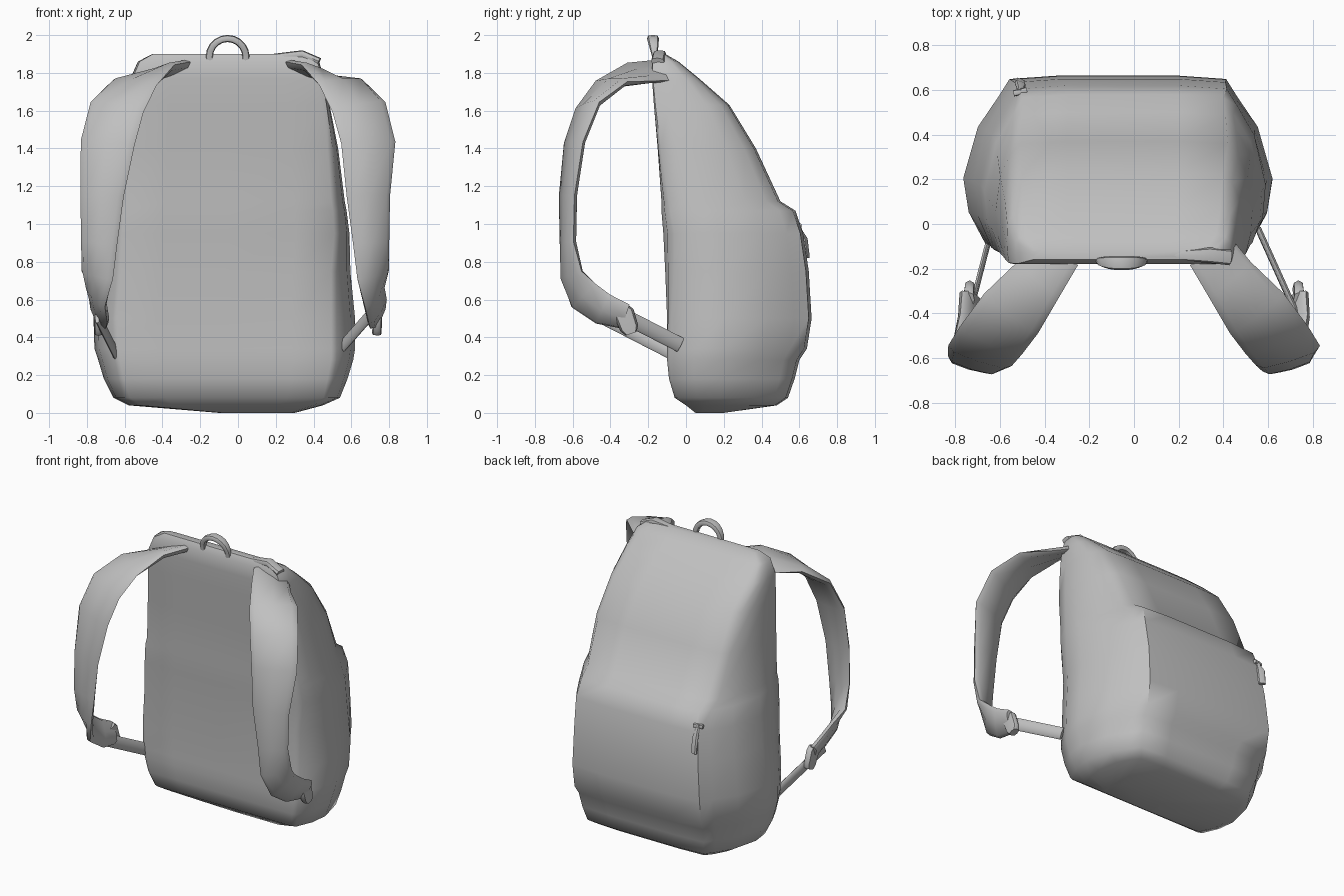
import bpy
import bmesh
import math
from mathutils import Vector

old = bpy.data.objects.get("Cube")
if old:
    bpy.data.objects.remove(old, do_unlink=True)

grey = bpy.data.materials.new("grey fabric")
grey.use_nodes = True
colour = (0.53, 0.53, 0.53, 1)
grey.diffuse_color = colour
grey.node_tree.nodes["Principled BSDF"].inputs["Base Color"].default_value = colour


def loft(name, rings):
    """Skin a list of equal rings of points and cap both ends."""
    bm = bmesh.new()
    rows = [[bm.verts.new(p) for p in ring] for ring in rings]
    n = len(rows[0])
    for a, b in zip(rows, rows[1:]):
        for i in range(n):
            j = (i + 1) % n
            bm.faces.new((a[i], a[j], b[j], b[i]))
    for ring in (rows[0], rows[-1]):
        bm.faces.new(ring)
    bmesh.ops.recalc_face_normals(bm, faces=bm.faces)
    mesh = bpy.data.meshes.new(name)
    bm.to_mesh(mesh)
    bm.free()
    obj = bpy.data.objects.new(name, mesh)
    bpy.context.collection.objects.link(obj)
    mesh.materials.append(grey)
    bpy.ops.object.select_all(action="DESELECT")
    obj.select_set(True)
    bpy.context.view_layer.objects.active = obj
    bpy.ops.object.shade_smooth_by_angle(angle=math.radians(50))
    return obj


def section(centre, across, through, count=8, power=0.7):
    """Rounded flat cross-section around a centre."""
    ring = []
    for i in range(count):
        a = math.tau * i / count
        c, s = math.cos(a), math.sin(a)
        c = math.copysign(abs(c) ** power, c)
        s = math.copysign(abs(s) ** power, s)
        ring.append(centre + across * c + through * s)
    return ring


def band(name, path, widths, directions, thick):
    """Sweep a flat band along a path, with a width and twist at each point."""
    rings = []
    for i, p in enumerate(path):
        tangent = path[min(i + 1, len(path) - 1)] - path[max(i - 1, 0)]
        tangent.normalize()
        across = directions[i] - tangent * directions[i].dot(tangent)
        across.normalize()
        through = tangent.cross(across)
        rings.append(section(p, across * widths[i], through * thick))
    return loft(name, rings)


def body_ring(z, left, right, front, back, front_ratio, back_ratio):
    """Horizontal slice: flat front, bulging sides, rounded back corners."""
    f, b = front_ratio, back_ratio
    # The seam on one side recedes at mid height
    notch = 0.06 * max(0, 1 - abs(z - 0.95) / 0.55)

    def half(n):
        return [(f * 0.6, 0), (f * 0.95, n * 0.5), (f, 0.02 + n),
                ((3 + f) / 4, 0.2), (1, 0.4), ((1 + b) / 2 + 0.02, 0.7),
                (b, 0.88), (b * 0.91, 0.98), (b * 0.5, 1)]
    outline = [(0, 0)] + half(notch) + [(0, 1)] + [(-u, v) for u, v in reversed(half(0))]
    mid, wide = (left + right) / 2, (right - left) / 2
    return [Vector((mid + u * wide, front + v * (back - front), z)) for u, v in outline]


# Main body with the pocket bulge on its back
slices = [
    (0, -0.1, 0.3, 0.05, 0.2, 0.9, 0.9),
    (0.04, -0.58, 0.45, 0, 0.48, 0.9, 0.86),
    (0.08, -0.66, 0.54, -0.06, 0.54, 0.9, 0.81),
    (0.18, -0.71, 0.58, -0.09, 0.575, 0.88, 0.79),
    (0.28, -0.74, 0.61, -0.1, 0.6, 0.87, 0.77),
    (0.34, -0.76, 0.62, -0.1, 0.64, 0.86, 0.77),
    (0.5, -0.765, 0.62, -0.1, 0.665, 0.86, 0.77),
    (0.75, -0.72, 0.595, -0.11, 0.65, 0.89, 0.79),
    (0.95, -0.69, 0.59, -0.12, 0.62, 0.92, 0.8),
    (1.07, -0.67, 0.575, -0.13, 0.58, 0.93, 0.79),
    (1.12, -0.655, 0.565, -0.13, 0.5, 0.93, 0.82),
    (1.4, -0.62, 0.53, -0.15, 0.37, 0.95, 0.89),
    (1.63, -0.59, 0.485, -0.17, 0.23, 0.97, 0.92),
    (1.77, -0.57, 0.455, -0.18, 0.07, 0.98, 0.95),
    (1.86, -0.53, 0.43, -0.18, -0.04, 0.98, 0.96),
    (1.9, -0.45, 0.37, -0.16, -0.11, 1, 0.98),
]
loft("bag_body", [body_ring(*s) for s in slices])

# Shoulder straps: x, y, z, half width
strap_path = [
    (0.34, -0.12, 1.81, 0.12), (0.43, -0.25, 1.8, 0.13), (0.55, -0.4, 1.745, 0.15),
    (0.64, -0.52, 1.62, 0.155), (0.69, -0.59, 1.43, 0.15), (0.705, -0.625, 1.15, 0.12),
    (0.72, -0.625, 0.9, 0.1), (0.73, -0.605, 0.73, 0.1), (0.735, -0.54, 0.62, 0.1),
    (0.735, -0.44, 0.55, 0.095), (0.735, -0.32, 0.51, 0.075),
]
level, leaning = Vector((1, 0, -0.4)), Vector((1, 0.3, 0))
upright = Vector((0.45, 0.5, 0.75))
twist = ([level] * 2 + [level.lerp(leaning, 0.5)] + [leaning] * 4
         + [leaning.lerp(upright, 0.5)] + [upright] * 3)

for side, label in ((1, "left"), (-1, "right")):
    flip = Vector((side, 1, 1))
    path = [Vector(p[:3]) * flip for p in strap_path]
    for p in path[5:9]:
        p.x -= 0.015  # both straps hang slightly to one side
    band(label + "_shoulder_strap", path, [p[3] for p in strap_path],
         [d * flip for d in twist], 0.028)

    # Webbing from the strap end to the lower body, and its buckle
    outer = Vector((0.745, -0.44, 0.57 if side > 0 else 0.51)) * flip
    inner = Vector((0.56, -0.03, 0.36)) if side > 0 else Vector((-0.65, -0.07, 0.32))
    tilt = Vector((0, 0.4, 1))
    band(label + "_webbing", [outer, (outer + inner) / 2, inner], [0.04] * 3, [tilt] * 3, 0.012)
    top, bottom = Vector((0.74, -0.34, 0.56)) * flip, Vector((0.735, -0.29, 0.42)) * flip
    steps = [top.lerp(bottom, t) for t in (0, 0.2, 0.8, 1)]
    band(label + "_buckle", steps, [0.035, 0.055, 0.05, 0.03],
         [Vector((0, 1, 0.3))] * 4, 0.025)

# Strap anchor folded over the top edge
anchor = [Vector(p) for p in ((0.18, -0.14, 1.88), (0.34, -0.14, 1.9), (0.43, -0.15, 1.86))]
band("strap_anchor", anchor, [0.02, 0.035, 0.035], [Vector((0, 1, 0))] * 3, 0.02)

# Carry handle loop on the top edge, thickest at its crown
rings = []
for i in range(13):
    a = math.pi * (i / 12 * 1.2 - 0.1)
    out = Vector((math.cos(a), 0, math.sin(a)))
    centre = Vector((-0.055, -0.165 - 0.01 * out.z, 1.885)) + out * 0.097
    depth = 0.014 + 0.018 * max(0, out.z)
    rings.append(section(centre, Vector((0, depth, 0)), out * 0.019))
loft("carry_handle", rings)

# Pocket zip pull
pull = [Vector((-0.51, y, z)) for y, z in ((0.59, 1), (0.605, 0.96), (0.628, 0.92), (0.64, 0.82))]
band("zip_pull", pull, [0.018, 0.014, 0.026, 0.024], [Vector((1, -0.4, 0))] * 4, 0.012)
band("zip_slider", [Vector((-0.54, 0.585, 0.99)), Vector((-0.48, 0.6, 0.99))],
     [0.014] * 2, [Vector((0, 0, 1))] * 2, 0.014)
